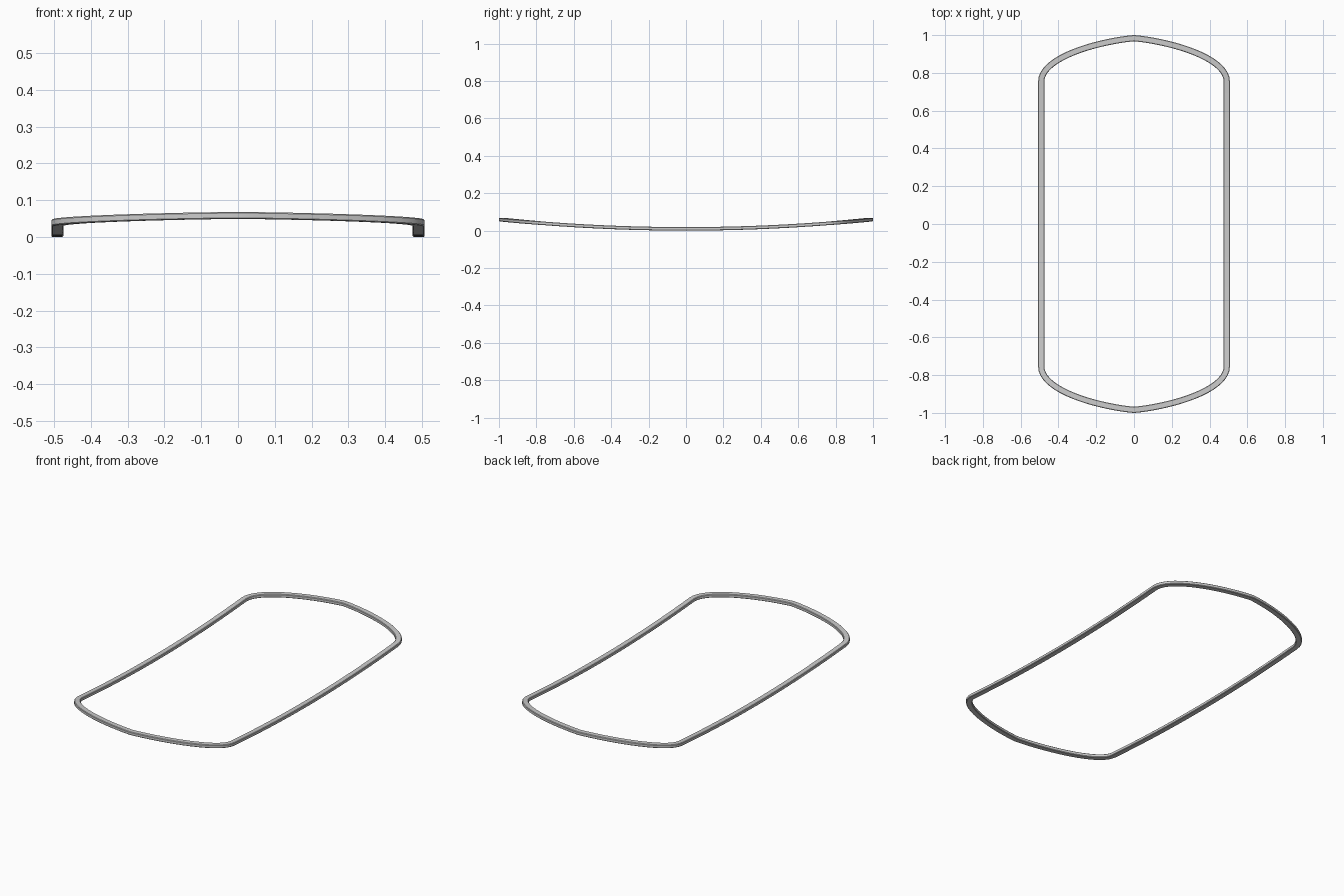
import bpy, bmesh
from mathutils import Vector

if "Cube" in bpy.data.objects:
    bpy.data.objects.remove(bpy.data.objects["Cube"])

HALF_W, HALF_H, BEV = 0.0165, 0.0095, 0.003


def bezier(p, n):
    """Points along a cubic curve."""
    pts = []
    for i in range(n + 1):
        t = i / n
        s = 1 - t
        pts.append(s**3 * p[0] + 3 * s * s * t * p[1] + 3 * s * t * t * p[2] + t**3 * p[3])
    return pts


# Plan outline: one quarter (end peak to side centre), mirrored to a closed loop
end = bezier([Vector(c) for c in ((0, 0.984), (0.2, 0.965), (0.491, 0.88), (0.491, 0.755))], 18)
side = [Vector((0.491, 0.755 * (1 - i / 10))) for i in range(1, 11)]
quarter = end + side
half = quarter + [Vector((p.x, -p.y)) for p in reversed(quarter[:-1])]
loop = half + [Vector((-p.x, p.y)) for p in reversed(half[1:-1])]

# Bar cross-section: flat band with small chamfers (sideways, upward)
w, h, b = HALF_W, HALF_H, BEV
section = [(w, b - h), (w, h - b), (w - b, h), (b - w, h),
           (-w, h - b), (-w, b - h), (b - w, -h), (w - b, -h)]

# Sweep the section round the loop, bowed upwards at both ends
bm = bmesh.new()
rings = []
n = len(loop)
for i, p in enumerate(loop):
    d = (loop[(i + 1) % n] - loop[i - 1]).normalized()
    out = Vector((-d.y, d.x))
    z = h + 0.051 * p.y**2
    rings.append([bm.verts.new((p.x + out.x * u, p.y + out.y * u, z + v)) for u, v in section])
for i in range(n):
    a, c = rings[i], rings[(i + 1) % n]
    for j in range(8):
        k = (j + 1) % 8
        bm.faces.new((a[j], a[k], c[k], c[j]))
bmesh.ops.recalc_face_normals(bm, faces=bm.faces)

mesh = bpy.data.meshes.new("bowed_rim")
bm.to_mesh(mesh)
bm.free()
rim = bpy.data.objects.new("bowed_rim", mesh)
bpy.context.collection.objects.link(rim)
bpy.context.view_layer.objects.active = rim
rim.select_set(True)
bpy.ops.object.shade_smooth_by_angle(angle=0.6)
